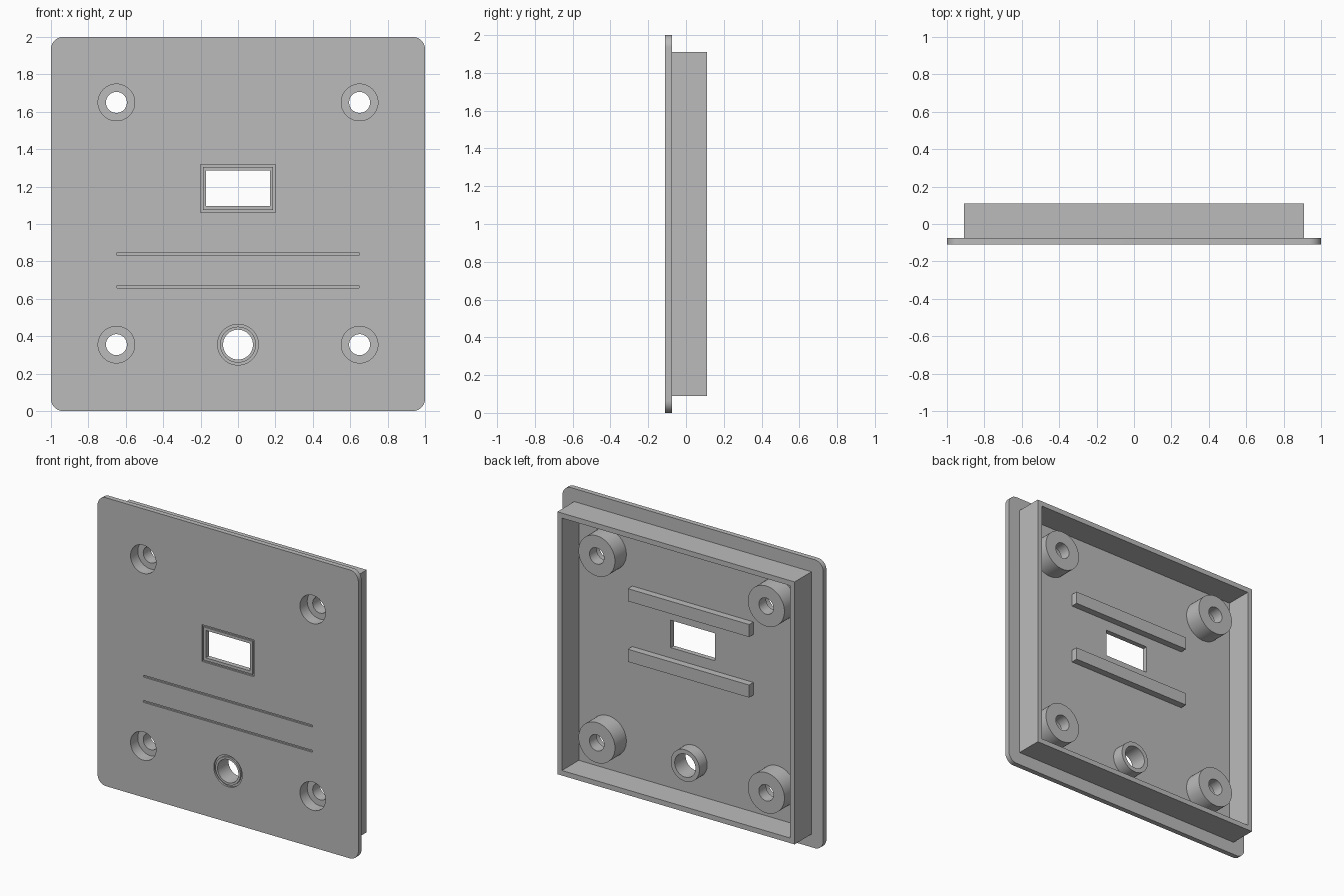
import bpy, bmesh
from math import cos, sin, pi, radians

cube = bpy.data.objects.get("Cube")
if cube:
    bpy.data.objects.remove(cube, do_unlink=True)

grey = bpy.data.materials.new("grey plastic")
grey.use_nodes = True
COLOUR = (0.5, 0.5, 0.5, 1)
grey.diffuse_color = COLOUR
grey.node_tree.nodes["Principled BSDF"].inputs["Base Color"].default_value = COLOUR

FRONT, FLOOR, RIM = -0.11, -0.075, 0.11     # depth levels along y


def rounded(cx, cz, w, h, r, steps=12):
    """Rounded rectangle outline in the xz plane."""
    pts = []
    for q, (sx, sz) in enumerate([(1, 1), (-1, 1), (-1, -1), (1, -1)]):
        for i in range(steps + 1):
            a = (q + i / steps) * pi / 2
            pts.append((cx + sx * (w / 2 - r) + r * cos(a),
                        cz + sz * (h / 2 - r) + r * sin(a)))
    return pts


def circle(cx, cz, r, n=48):
    return [(cx + r * cos(2 * pi * i / n), cz + r * sin(2 * pi * i / n)) for i in range(n)]


def rect(cx, cz, w, h):
    return [(cx + sx * w / 2, cz + sz * h / 2)
            for sx, sz in ((1, 1), (-1, 1), (-1, -1), (1, -1))]


def loft(name, sections, hollow=False):
    """Bridge (outline, y) sections; cap the ends, or close the loop if hollow."""
    bm = bmesh.new()
    loops = [[bm.verts.new((x, y, z)) for x, z in pts] for pts, y in sections]
    n = len(loops[0])
    pairs = list(zip(loops, loops[1:]))
    if hollow:
        pairs.append((loops[-1], loops[0]))
    else:
        bm.faces.new(loops[0])
        bm.faces.new(loops[-1])
    for a, b in pairs:
        for i in range(n):
            j = (i + 1) % n
            bm.faces.new((a[i], a[j], b[j], b[i]))
    bmesh.ops.remove_doubles(bm, verts=bm.verts, dist=1e-5)
    bmesh.ops.recalc_face_normals(bm, faces=bm.faces)
    mesh = bpy.data.meshes.new(name)
    bm.to_mesh(mesh)
    bm.free()
    mesh.materials.append(grey)
    ob = bpy.data.objects.new(name, mesh)
    bpy.context.collection.objects.link(ob)
    return ob


def solid(name, outline, y0, y1):
    return loft(name, [(outline, y0), (outline, y1)])


def ring(name, outer, inner, y0, y1):
    return loft(name, [(outer, y0), (outer, y1), (inner, y1), (inner, y0)], True)


def activate(ob):
    bpy.ops.object.select_all(action='DESELECT')
    ob.select_set(True)
    bpy.context.view_layer.objects.active = ob


def cut(target, cutter):
    cutter.hide_render = True
    mod = target.modifiers.new("cut", 'BOOLEAN')
    mod.operation, mod.solver, mod.object = 'DIFFERENCE', 'EXACT', cutter
    activate(target)
    bpy.ops.object.modifier_apply(modifier=mod.name)
    bpy.data.objects.remove(cutter, do_unlink=True)


# Front plate with rounded corners
plate = solid("front_plate", rounded(0, 1, 2, 2, 0.065), FRONT, FLOOR)
parts = [plate]

# Screw bosses with counterbored holes
for side, x in (("right", -0.65), ("left", 0.65)):
    for level, z in (("lower", 0.355), ("upper", 1.65)):
        body, bore, hole = (circle(x, z, r) for r in (0.14, 0.098, 0.056))
        parts.append(loft(f"{level}_{side}_screw_boss",
                          [(body, FLOOR), (body, 0.05), (hole, 0.05),
                           (hole, -0.03), (bore, -0.03), (bore, FLOOR)], True))
        cut(plate, solid("bore_cutter", bore, -0.2, 0))

# Round opening with its tube and front groove
opening = circle(0, 0.355, 0.08)
cut(plate, solid("opening_cutter", opening, -0.2, 0))
cut(plate, ring("round_groove_cutter", circle(0, 0.355, 0.109),
                circle(0, 0.355, 0.096), -0.2, FRONT + 0.012))
parts.append(ring("opening_tube", circle(0, 0.355, 0.11), opening, FLOOR, 0.01))

# Display window and the groove framing it
WZ = 1.19
cut(plate, solid("window_cutter", rect(0, WZ, 0.34, 0.19), -0.2, 0))
cut(plate, ring("window_groove_cutter", rect(0, WZ, 0.4, 0.255),
                rect(0, WZ, 0.375, 0.23), -0.2, FRONT + 0.012))

# Thin decorative slots below the window
for z in (0.665, 0.84):
    cut(plate, solid("slot_cutter", rounded(0, z, 1.3, 0.013, 0.0064, 4), -0.2, FRONT + 0.012))

# Perimeter wall on the back
parts.append(ring("back_wall", rect(0, 1, 1.82, 1.82), rect(0, 1, 1.75, 1.75), FLOOR, RIM))

# Ribs above and below the window
for name, dz in (("upper_rib", 0.21), ("lower_rib", -0.21)):
    parts.append(solid(name, rect(0, WZ + dz, 0.93, 0.087), FLOOR, -0.027))

for ob in parts:
    activate(ob)
    bpy.ops.object.shade_smooth_by_angle(angle=radians(30))
